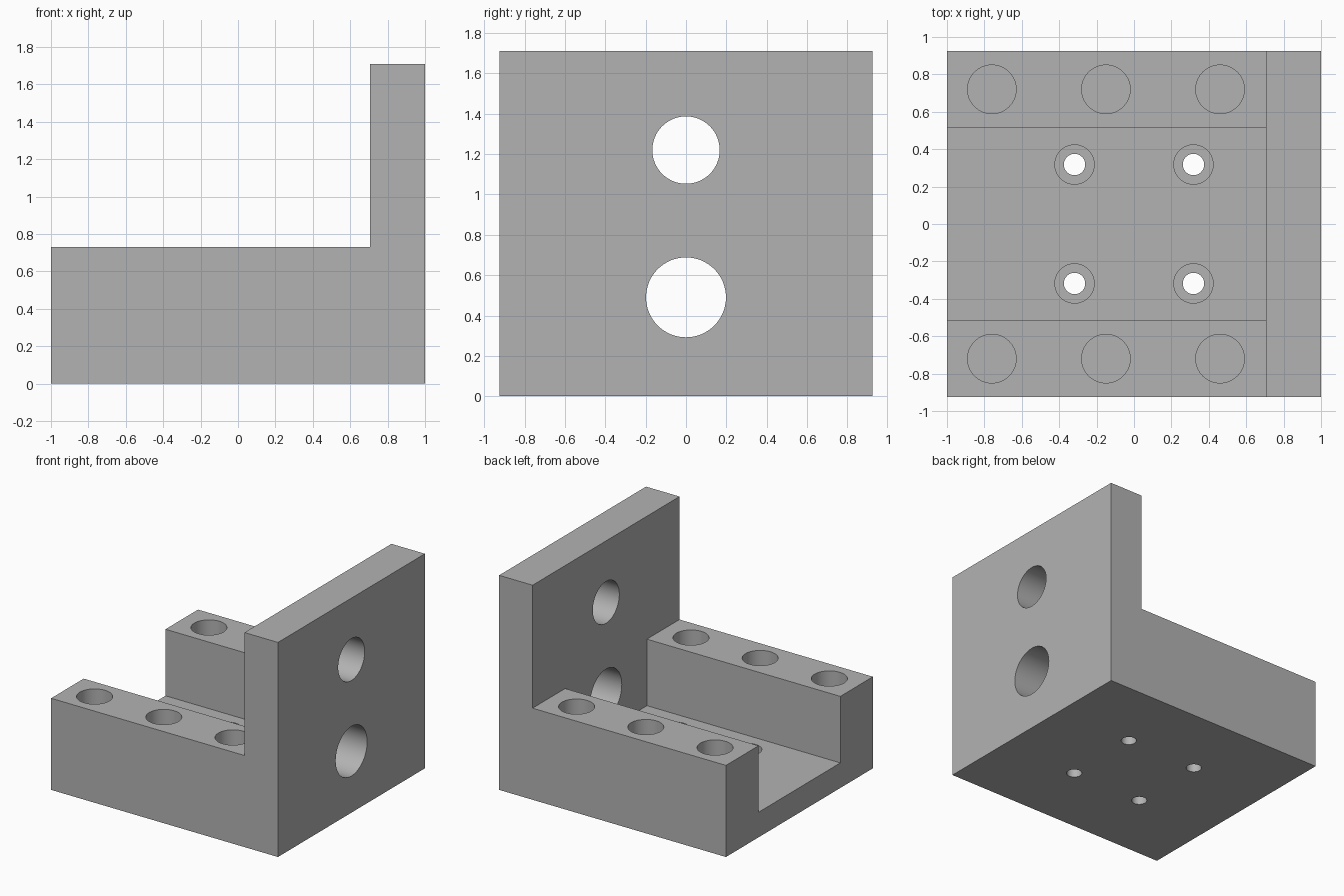
import bpy
import bmesh
from math import pi, radians

cube = bpy.data.objects.get("Cube")
if cube:
    bpy.data.objects.remove(cube, do_unlink=True)

# Dimensions
HALF_Y = 0.925
WALL_X = 0.705
RAIL_TOP = 0.73
WALL_TOP = 1.71
FLOOR = 0.2
CHANNEL = 0.515

grey = bpy.data.materials.new("machined grey")
grey.use_nodes = True
grey.diffuse_color = (0.45, 0.45, 0.45, 1)
grey.node_tree.nodes["Principled BSDF"].inputs["Base Color"].default_value = grey.diffuse_color


def add_object(name, bm):
    bmesh.ops.recalc_face_normals(bm, faces=bm.faces)
    mesh = bpy.data.meshes.new(name)
    bm.to_mesh(mesh)
    bm.free()
    obj = bpy.data.objects.new(name, mesh)
    bpy.context.collection.objects.link(obj)
    mesh.materials.append(grey)
    return obj


def extruded_profile(name, points, half_y):
    """Extrude an x-z outline along y."""
    bm = bmesh.new()
    face = bm.faces.new([bm.verts.new((x, -half_y, z)) for x, z in points])
    side = bmesh.ops.extrude_face_region(bm, geom=[face])["geom"]
    verts = [v for v in side if isinstance(v, bmesh.types.BMVert)]
    bmesh.ops.translate(bm, verts=verts, vec=(0, 2 * half_y, 0))
    return add_object(name, bm)


def cut(target, cutter):
    cutter.hide_render = True
    mod = target.modifiers.new("cut", "BOOLEAN")
    mod.operation = "DIFFERENCE"
    mod.solver = "EXACT"
    mod.object = cutter
    bpy.ops.object.select_all(action="DESELECT")
    bpy.context.view_layer.objects.active = target
    target.select_set(True)
    bpy.ops.object.modifier_apply(modifier=mod.name)
    bpy.data.objects.remove(cutter, do_unlink=True)


def drill(target, centre, radius, depth, along_x=False):
    bpy.ops.mesh.primitive_cylinder_add(
        vertices=64, radius=radius, depth=depth, location=centre,
        rotation=(0, pi / 2 if along_x else 0, 0))
    cut(target, bpy.context.object)


# L-shaped bracket body
bracket = extruded_profile("bracket", [
    (-1, 0), (1, 0), (1, WALL_TOP), (WALL_X, WALL_TOP),
    (WALL_X, RAIL_TOP), (-1, RAIL_TOP)], HALF_Y)

# Channel between the two rails
cut(bracket, extruded_profile("channel_cutter", [
    (-1.2, FLOOR), (WALL_X, FLOOR), (WALL_X, 1), (-1.2, 1)], CHANNEL))

# Blind holes in the rails
for y in (-0.72, 0.72):
    for x in (-0.76, -0.15, 0.46):
        drill(bracket, (x, y, RAIL_TOP), 0.13, 1.0)

# Counterbored screw holes in the floor
for y in (-0.318, 0.318):
    for x in (-0.318, 0.318):
        drill(bracket, (x, y, FLOOR), 0.105, 0.2)
        drill(bracket, (x, y, 0), 0.057, 0.6)

# Through holes in the upright wall
drill(bracket, (0.85, 0, 0.49), 0.198, 0.6, along_x=True)
drill(bracket, (0.85, 0, 1.22), 0.167, 0.6, along_x=True)

bpy.ops.object.select_all(action="DESELECT")
bracket.select_set(True)
bpy.context.view_layer.objects.active = bracket
bpy.ops.object.shade_smooth_by_angle(angle=radians(30))
